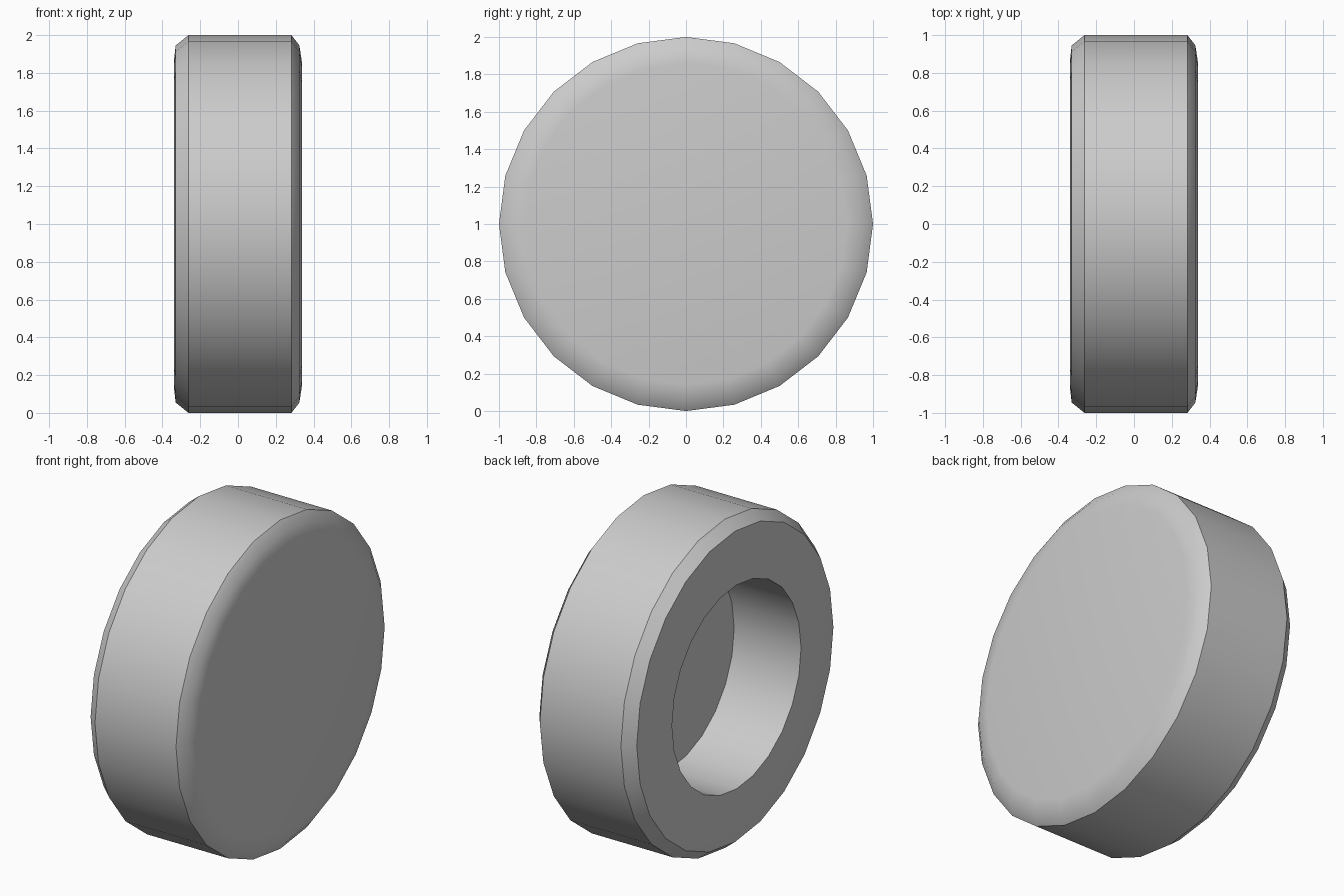
import bpy, bmesh, math

if "Cube" in bpy.data.objects:
    bpy.data.objects.remove(bpy.data.objects["Cube"])

SIDES = 24

# Wheel cross-section (x along the axle, radius), from recess floor to outer cap
profile = [
    (0.11, 0.62), (-0.34, 0.62),                  # recess wall
    (-0.34, 0.86), (-0.33, 0.945), (-0.262, 1.0), # inner face and bevel
    (0.283, 1.0), (0.325, 0.945), (0.338, 0.86),  # tread and outer bevel
]

bm = bmesh.new()
rings = []
for x, r in profile:
    ring = []
    for i in range(SIDES):
        a = math.tau * i / SIDES
        ring.append(bm.verts.new((x, r * math.cos(a), 1 + r * math.sin(a))))
    rings.append(ring)

# Bands between rings
for lo, hi in zip(rings, rings[1:]):
    for i in range(SIDES):
        j = (i + 1) % SIDES
        bm.faces.new((lo[i], lo[j], hi[j], hi[i]))

# Recess floor and flat outer cap
bm.faces.new(rings[0])
bm.faces.new(rings[-1])
bmesh.ops.recalc_face_normals(bm, faces=bm.faces)

mesh = bpy.data.meshes.new("wheel")
bm.to_mesh(mesh)
bm.free()
wheel = bpy.data.objects.new("wheel", mesh)
bpy.context.collection.objects.link(wheel)

bpy.context.view_layer.objects.active = wheel
wheel.select_set(True)
bpy.ops.object.shade_smooth_by_angle(angle=math.radians(32))
